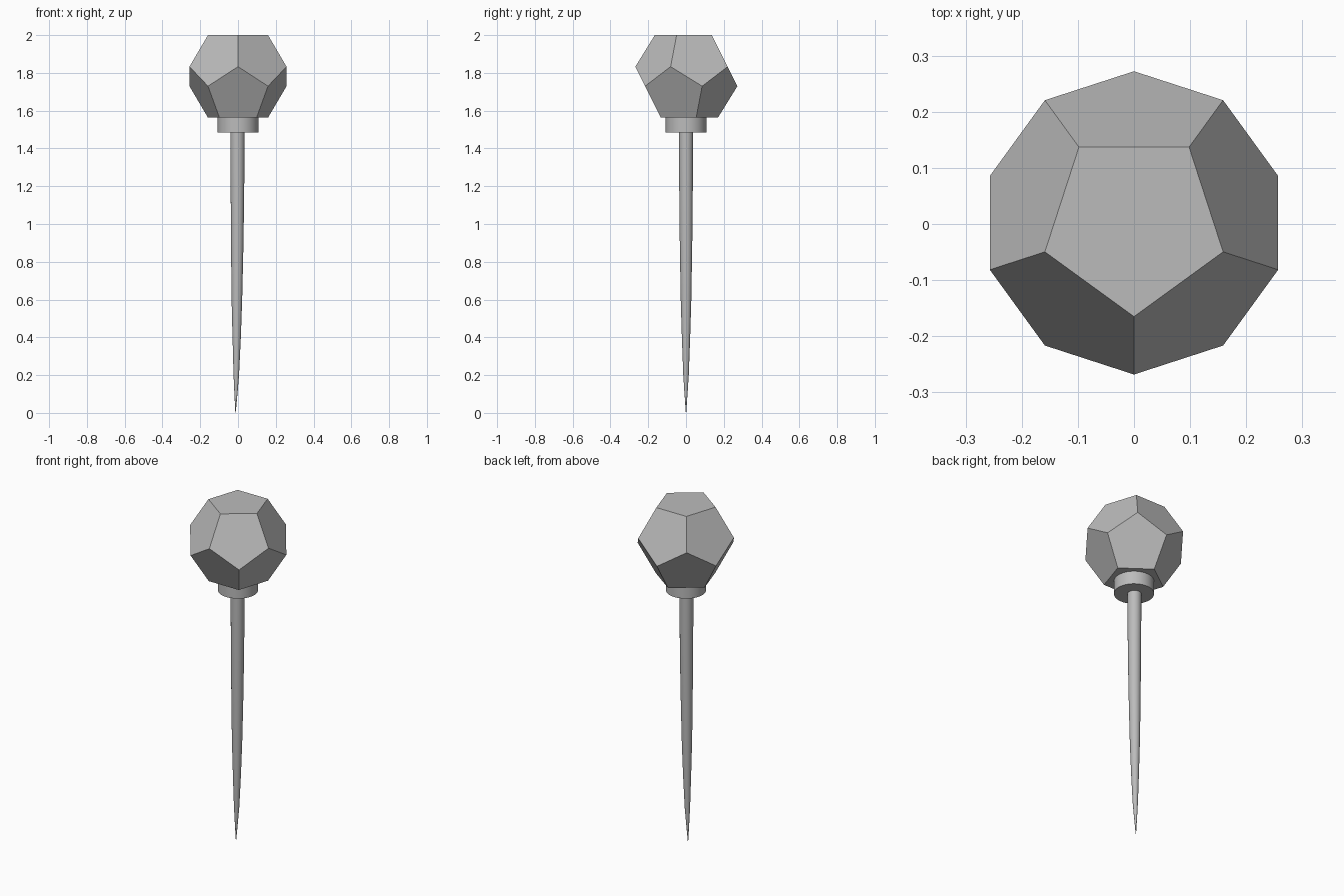
import bpy, bmesh, math
from mathutils import Vector

if "Cube" in bpy.data.objects:
    bpy.data.objects.remove(bpy.data.objects["Cube"])

grey = bpy.data.materials.new("plain grey")
grey.use_nodes = True
GREY = (0.5, 0.5, 0.5, 1)
grey.diffuse_color = GREY
grey.node_tree.nodes["Principled BSDF"].inputs["Base Color"].default_value = GREY


def finish(bm, name, smooth=False):
    bmesh.ops.recalc_face_normals(bm, faces=bm.faces[:])
    mesh = bpy.data.meshes.new(name)
    bm.to_mesh(mesh)
    bm.free()
    mesh.materials.append(grey)
    obj = bpy.data.objects.new(name, mesh)
    bpy.context.collection.objects.link(obj)
    if smooth:
        bpy.ops.object.select_all(action='DESELECT')
        obj.select_set(True)
        bpy.context.view_layer.objects.active = obj
        bpy.ops.object.shade_smooth_by_angle(angle=math.radians(40))
    return obj


def ring(bm, centre, radius, sides, start=0.0):
    step = math.tau / sides
    return [bm.verts.new(Vector(centre) + radius * Vector(
        (math.cos(start + i * step), math.sin(start + i * step), 0)))
        for i in range(sides)]


def loft(name, sections, sides=32):
    """Join circular sections given as (x, z, radius) and cap both ends."""
    bm = bmesh.new()
    rings = [ring(bm, (x, 0, z), r, sides) for x, z, r in sections]
    for low, high in zip(rings, rings[1:]):
        for i in range(sides):
            j = (i + 1) % sides
            bm.faces.new((low[i], low[j], high[j], high[i]))
    bm.faces.new(rings[0])
    bm.faces.new(rings[-1])
    return finish(bm, name, smooth=True)


# Dodecahedron head: two end pentagons and two wider belts
GOLDEN = (1 + math.sqrt(5)) / 2
r = 0.167
half_height = r * GOLDEN ** 2 / 2
belt = half_height / GOLDEN ** 3
bm = bmesh.new()
for side in (1, -1):
    start = -side * math.pi / 2
    ring(bm, (0, 0.002, 2 - half_height + side * half_height), r, 5, start)
    ring(bm, (0, 0.002, 2 - half_height + side * belt), r * GOLDEN, 5, start)
bmesh.ops.convex_hull(bm, input=bm.verts[:])
bmesh.ops.dissolve_limit(bm, angle_limit=0.02, verts=bm.verts[:], edges=bm.edges[:])
finish(bm, "faceted_head")

# Collar under the head
loft("collar", [(0, 1.485, 0.108), (0, 1.567, 0.108)], 48)

# Slightly leaning needle, tapering to a point
loft("needle", [(-0.013, 0, 0.001), (-0.011, 0.1, 0.008), (-0.009, 0.2, 0.0145),
                (-0.007, 0.4, 0.022), (-0.006, 0.6, 0.028), (-0.004, 0.9, 0.033),
                (-0.003, 1.2, 0.036), (-0.003, 1.5, 0.038)])
